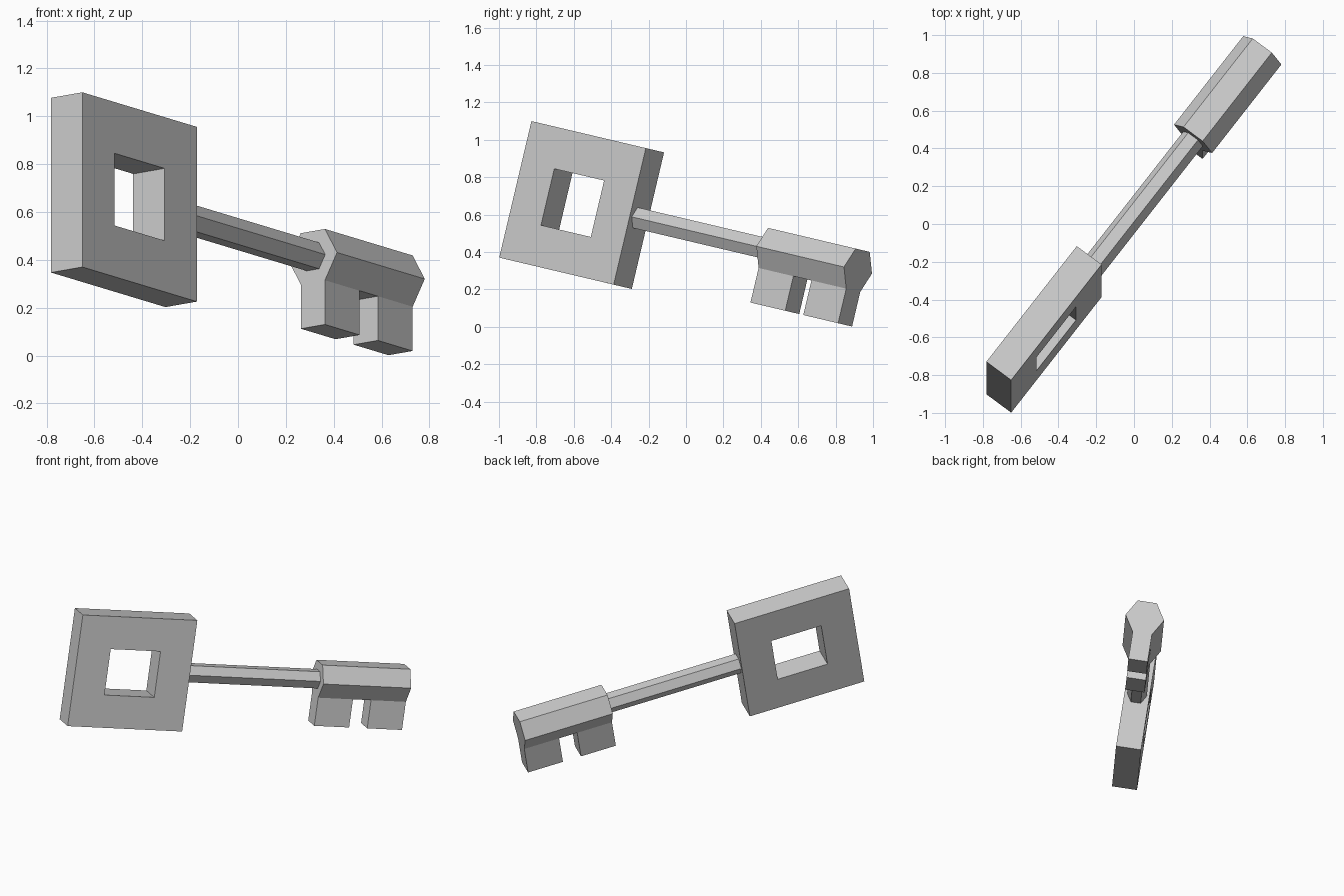
import bpy, bmesh, math
from mathutils import Matrix, Vector

if "Cube" in bpy.data.objects:
    bpy.data.objects.remove(bpy.data.objects["Cube"])

# Tilted key frame: local x along shaft, y through thickness, z up the bow
x_axis = Vector((0.6057, 0.7742, -0.1828)).normalized()
z_axis = Vector((0, 0.2298, 0.9732)).normalized()
y_axis = z_axis.cross(x_axis)
FRAME = Matrix.Translation((-0.4766, -0.558, 0.6515)) @ \
    Matrix((x_axis, y_axis, z_axis)).transposed().to_4x4()


def finish(bm, name):
    bmesh.ops.recalc_face_normals(bm, faces=bm.faces)
    mesh = bpy.data.meshes.new(name)
    bm.to_mesh(mesh)
    bm.free()
    obj = bpy.data.objects.new(name, mesh)
    bpy.context.collection.objects.link(obj)
    obj.matrix_world = FRAME
    return obj


def hex_prism(bm, radius, stations):
    """Hexagonal bar along x with points facing +-y; returns its side faces."""
    rings = [[bm.verts.new((x, radius * math.cos(k * math.pi / 3),
                            radius * math.sin(k * math.pi / 3)))
              for k in range(6)] for x in stations]
    sides = [[bm.faces.new((a[k], a[(k + 1) % 6], b[(k + 1) % 6], b[k]))
              for k in range(6)] for a, b in zip(rings, rings[1:])]
    bm.faces.new(rings[0])
    bm.faces.new(rings[-1])
    return sides


# Bow: square plate with a rectangular hole
bm = bmesh.new()
corners = [(-1, -1), (1, -1), (1, 1), (-1, 1)]
loops = [[bm.verts.new((sx * hx, y, sz * hz)) for sx, sz in corners]
         for hx, hz, y in ((0.395, 0.375, -0.0825), (0.395, 0.375, 0.0825),
                           (0.172, 0.155, 0.0825), (0.172, 0.155, -0.0825))]
for i in range(4):
    a, b = loops[i], loops[(i + 1) % 4]
    for k in range(4):
        n = (k + 1) % 4
        bm.faces.new((a[k], a[n], b[n], b[k]))
finish(bm, "bow")

# Shaft: thin hexagonal rod
bm = bmesh.new()
hex_prism(bm, 0.065, (0.395, 1.305))
finish(bm, "shaft")

# Barrel: thicker hexagonal bar with two teeth pulled from its underside
bm = bmesh.new()
start, end, tooth = 1.303, 1.908, 0.24
segments = hex_prism(bm, 0.127, (start, start + tooth, end - tooth, end))
for seg in (segments[0], segments[2]):
    out = bmesh.ops.extrude_face_region(bm, geom=[seg[4]])
    moved = [v for v in out["geom"] if isinstance(v, bmesh.types.BMVert)]
    bmesh.ops.translate(bm, verts=moved, vec=(0, 0, -0.19))
    if seg[4].is_valid:
        bm.faces.remove(seg[4])
finish(bm, "toothed_barrel")
